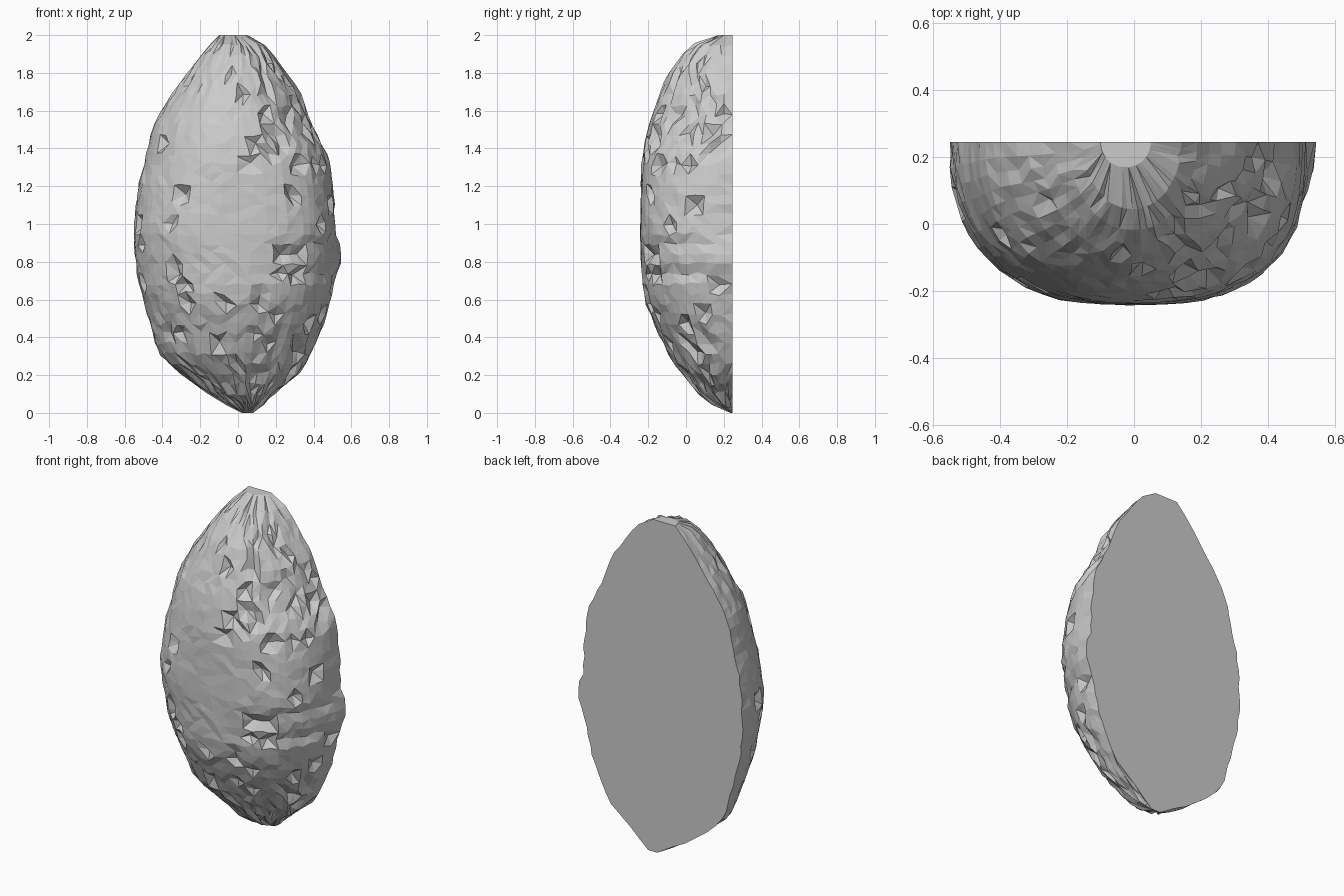
import bpy, bmesh, random
from math import sin, cos, pi

if "Cube" in bpy.data.objects:
    bpy.data.objects.remove(bpy.data.objects["Cube"])

random.seed(7)
BACK = 0.245

# Height, left x, right x, front y
PROFILE = [
    (0.0, 0.02, 0.08, 0.235), (0.04, -0.04, 0.13, 0.15), (0.1, -0.16, 0.19, 0.07),
    (0.2, -0.30, 0.32, -0.01), (0.3, -0.41, 0.38, -0.09), (0.4, -0.45, 0.43, -0.135),
    (0.5, -0.475, 0.465, -0.18), (0.6, -0.505, 0.49, -0.22), (0.7, -0.53, 0.51, -0.23),
    (0.8, -0.54, 0.553, -0.238), (0.86, -0.55, 0.55, -0.242), (0.94, -0.556, 0.52, -0.245),
    (1.2, -0.53, 0.505, -0.24), (1.35, -0.49, 0.485, -0.235), (1.5, -0.46, 0.405, -0.205),
    (1.6, -0.41, 0.365, -0.17), (1.7, -0.34, 0.33, -0.135), (1.8, -0.27, 0.255, -0.09),
    (1.9, -0.19, 0.185, -0.015), (1.96, -0.14, 0.13, 0.06), (2.0, -0.10, 0.05, 0.17),
]
ROWS, COLS = 38, 30


def section(z):
    for a, b in zip(PROFILE, PROFILE[1:]):
        if z <= b[0] + 1e-6:
            t = (z - a[0]) / (b[0] - a[0])
            return [p + (q - p) * t for p, q in zip(a, b)][1:]


def surface_point(z, j):
    left, right, front = section(z)
    mid, half, depth = (left + right) / 2, (right - left) / 2, BACK - front
    a = pi * j / COLS
    c, s = -cos(a), max(0.0, sin(a))
    # Squarer section around the belly, rounder towards the tips
    belly = max(0.0, 1 - abs(z - 1.0) / 0.6)
    p = 2 / (2.05 + (0.75 if c > 0 else 0.4) * belly)
    x = mid + half * (1 if c > 0 else -1) * abs(c) ** p
    y = BACK - depth * s ** p
    # The lump at the right edge only reaches out at the back
    if 0.7 < z < 0.94 and c > 0:
        x -= 0.035 * min(1, s * 3)
    return x, y, z


# Faceted half egg, one open ring per level
bm = bmesh.new()
grid = []
for i in range(ROWS + 1):
    z = 2 * i / ROWS
    row = []
    for j in range(COLS + 1):
        x, y, zz = surface_point(z, j)
        if 0 < i < ROWS and 0 < j < COLS:
            rough_right = x > 0.13 and z > 1.3
            rough_base = z < 0.45 and (x > -0.3)
            rough_mid = 0.5 < z < 0.85 and (-0.35 < x < 0.3)
            rate = 0.2 if rough_right or rough_base else 0.13 if rough_mid else 0.03
            # Small pits pushed inwards, plus light unevenness everywhere
            k = random.uniform(0.05, 0.09) if random.random() < rate else random.uniform(-0.006, 0.008)
            x -= x * k
            y += (BACK - y) * k
            zz += random.uniform(-0.012, 0.012)
        elif 0 < i < ROWS:
            x *= 1 + random.uniform(-0.018, 0.008)
        row.append(bm.verts.new((x, y, zz)))
    grid.append(row)

for i in range(ROWS):
    for j in range(COLS):
        a, b = grid[i][j], grid[i][j + 1]
        d, c = grid[i + 1][j], grid[i + 1][j + 1]
        if random.random() < 0.5:
            bm.faces.new((a, b, c))
            bm.faces.new((a, c, d))
        else:
            bm.faces.new((a, b, d))
            bm.faces.new((b, c, d))
    # Flat cut back
    bm.faces.new((grid[i][COLS], grid[i][0], grid[i + 1][0], grid[i + 1][COLS]))
bm.faces.new(grid[0][::-1])
bm.faces.new(grid[ROWS])
bmesh.ops.recalc_face_normals(bm, faces=bm.faces)

mesh = bpy.data.meshes.new("half_egg_rock")
bm.to_mesh(mesh)
bm.free()
rock = bpy.data.objects.new("half_egg_rock", mesh)
bpy.context.collection.objects.link(rock)
